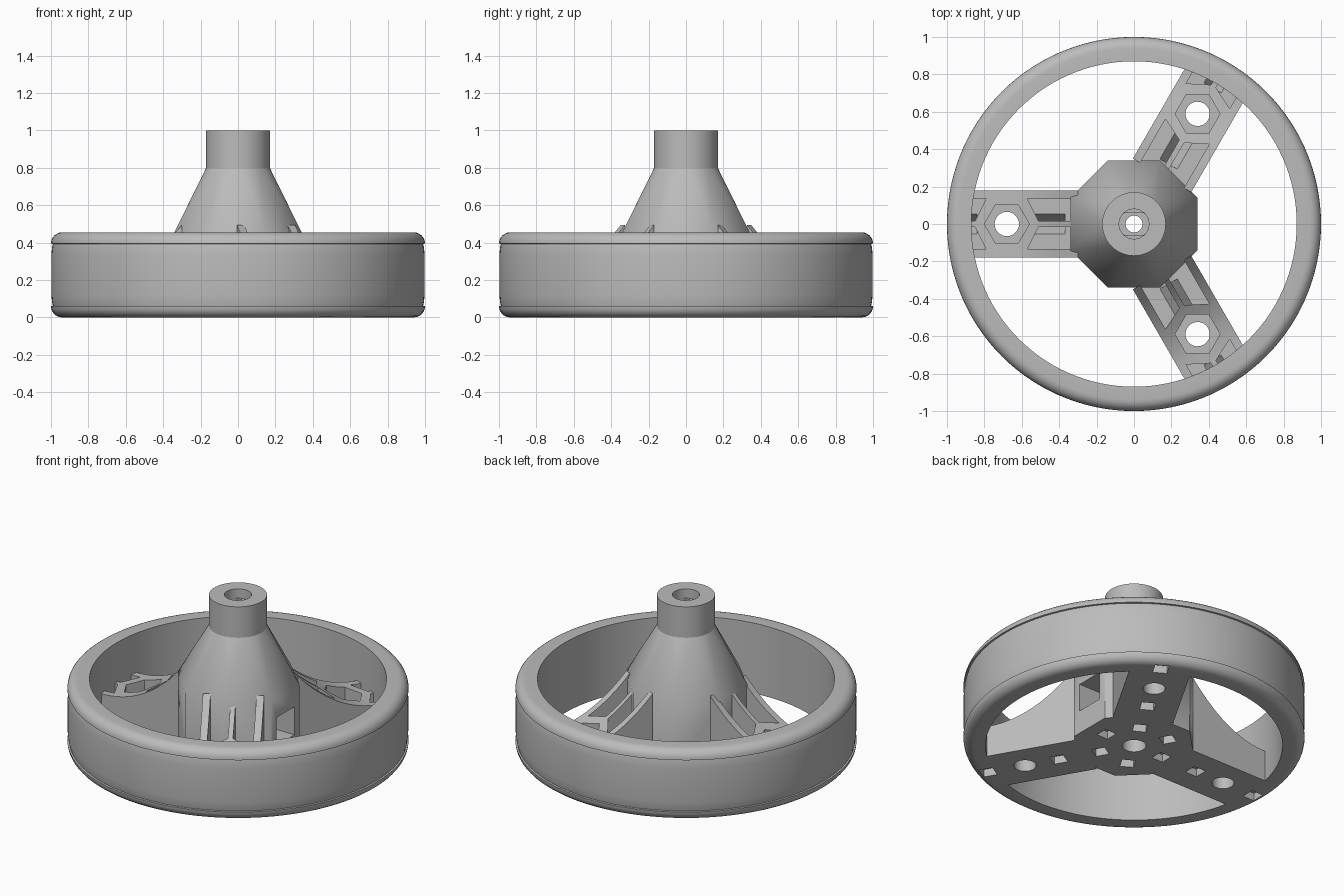
import bpy, bmesh, math
from mathutils import Matrix, Vector

cube = bpy.data.objects.get("Cube")
if cube:
    bpy.data.objects.remove(cube)

grey = bpy.data.materials.new("light_grey")
grey.use_nodes = True
grey.diffuse_color = (0.5, 0.5, 0.5, 1)
grey.node_tree.nodes["Principled BSDF"].inputs["Base Color"].default_value = (0.5, 0.5, 0.5, 1)

SPOKES = [math.radians(a) for a in (60, 180, 300)]


def make(name, bm, angle=0.0):
    """Turn a bmesh into a named object, rotated about the axle."""
    bmesh.ops.recalc_face_normals(bm, faces=bm.faces)
    bm.transform(Matrix.Rotation(angle, 4, 'Z'))
    me = bpy.data.meshes.new(name)
    bm.to_mesh(me)
    bm.free()
    me.materials.append(grey)
    ob = bpy.data.objects.new(name, me)
    bpy.context.collection.objects.link(ob)
    return ob


def prism(name, pts, lo, hi, axis='z', angle=0.0):
    """Extrude a 2D outline along an axis from lo to hi."""
    place = {'x': lambda p, h: (h, p[0], p[1]),
             'y': lambda p, h: (p[0], h, p[1]),
             'z': lambda p, h: (p[0], p[1], h)}[axis]
    bm = bmesh.new()
    face = bm.faces.new([bm.verts.new(place(p, lo)) for p in pts])
    ext = bmesh.ops.extrude_face_region(bm, geom=[face])
    move = Vector(place((0, 0), hi)) - Vector(place((0, 0), lo))
    bmesh.ops.translate(bm, vec=move,
                        verts=[g for g in ext["geom"] if isinstance(g, bmesh.types.BMVert)])
    return make(name, bm, angle)


def ring(r, n, x=0.0, turn=0.0):
    return [(x + r * math.cos(math.tau * i / n + turn), r * math.sin(math.tau * i / n + turn))
            for i in range(n)]


def rect(x0, x1, y0, y1):
    return [(x0, y0), (x1, y0), (x1, y1), (x0, y1)]


def cut(ob, cutters):
    for c in cutters:
        c.hide_render = True
        mod = ob.modifiers.new("cut", 'BOOLEAN')
        mod.operation, mod.solver, mod.object = 'DIFFERENCE', 'EXACT', c
        bpy.context.view_layer.objects.active = ob
        bpy.ops.object.modifier_apply(modifier=mod.name)


def smooth(ob, degrees=30):
    bpy.ops.object.select_all(action='DESELECT')
    ob.select_set(True)
    bpy.context.view_layer.objects.active = ob
    bpy.ops.object.shade_smooth_by_angle(angle=math.radians(degrees))


# Rim: lathed section with two rounded lips and a slightly crowned tread band
lip = [(0.94 + 0.06 * math.sin(a), 0.06 - 0.06 * math.cos(a))
       for a in [math.pi / 2 * i / 6 for i in range(7)]]
half = [(0.87, 0)] + lip + [(0.99, 0.062), (0.994, 0.08), (0.998, 0.12)]
section = half + [(r, 0.455 - z) for r, z in reversed(half)]
bm = bmesh.new()
verts = [bm.verts.new((r, 0, z)) for r, z in section]
edges = [bm.edges.new((verts[i - 1], verts[i])) for i in range(len(verts))]
bmesh.ops.spin(bm, geom=verts + edges, cent=(0, 0, 0), axis=(0, 0, 1),
               angle=math.tau, steps=120)
bmesh.ops.remove_doubles(bm, verts=bm.verts, dist=0.0005)
rim = make("rim", bm)

# Hub: octagonal block tapering to a round neck
octagon = ring(0.34 / math.cos(math.pi / 8), 8, turn=math.pi / 8)
bm = bmesh.new()
for pts, z in ((octagon, 0), (octagon, 0.455), (ring(0.17, 48), 0.8)):
    for x, y in pts:
        bm.verts.new((x, y, z))
bmesh.ops.convex_hull(bm, input=bm.verts)
bmesh.ops.dissolve_limit(bm, angle_limit=0.01, verts=bm.verts, edges=bm.edges)
hub = make("hub", bm)
collar = prism("shaft_collar", ring(0.17, 64), 0.8, 1.0)

# Spokes: concave top edge, pocketed between three ribs, with a nut boss
crest = [(0.3 + 0.62 * i / 20, 0.2 + 0.25 * max(0, (0.87 - 0.3 - 0.62 * i / 20) / 0.53) ** 2.2)
         for i in range(21)]
outline = [(0.3, 0)] + crest + [(0.92, 0)]
helpers = []
bottom_holes = []
spokes = []
for n, a in enumerate(SPOKES):
    spoke = prism("spoke_%d" % (n + 1), outline, -0.18, 0.18, 'y', a)
    cutters = [prism("nut_recess", ring(0.12, 6, 0.68), 0.1, 0.6, angle=a),
               prism("bolt_hole", ring(0.065, 32, 0.68), -0.1, 0.6, angle=a)]
    for s in (1, -1):
        inner = [(0.28, s * 0.015), (0.51, s * 0.015), (0.57, s * 0.135), (0.28, s * 0.135)]
        outer = [(0.85, s * 0.015), (0.95, s * 0.015), (0.95, s * 0.135), (0.79, s * 0.135)]
        groove = [(s * 0.015, 0.13), (s * 0.06, 0.13), (s * 0.015, 0.06)]
        cutters += [prism("inner_pocket", inner, 0.12, 0.7, angle=a),
                    prism("outer_pocket", outer, 0.12, 0.7, angle=a),
                    prism("inner_groove", groove, 0.37, 0.53, 'x', a),
                    prism("outer_groove", groove, 0.84, 0.95, 'x', a)]
    under = [prism("square_hole", rect(r - 0.042, r + 0.042, -0.042, 0.042), -0.1, 0.05, angle=a)
             for r in (0.47, 0.91)]
    bottom_holes.append(under[1])
    cut(spoke, [hub, rim] + cutters + under)
    spokes.append(spoke)
    helpers += cutters + under
hub.hide_render = rim.hide_render = False

# Square recesses under the rim
cut(rim, bottom_holes)

# Axle bore with a flatted socket on top, lower bore, side window and ring of recesses
socket = [(x, max(-0.06, min(0.06, y))) for x, y in ring(0.08, 32, turn=math.pi / 32)]
bore = prism("axle_bore", ring(0.045, 32), -0.1, 1.1)
top_socket = prism("top_socket", socket, 0.7, 0.95)
mouth = prism("round_mouth", ring(0.08, 32), 0.94, 1.1)
lower = prism("lower_bore", ring(0.07, 32), -0.1, 0.3)
window = prism("side_window", rect(-0.09, 0.09, 0.15, 0.33), 0.1, 0.5, 'x')
recesses = [prism("hub_recess", rect(0.17, 0.25, -0.04, 0.04), -0.1, 0.05,
                  angle=math.tau * i / 6) for i in range(6)]
cut(hub, [bore, top_socket, lower, window] + recesses)
cut(collar, [bore, top_socket, mouth])
helpers += [bore, top_socket, mouth, lower, window] + recesses

for h in helpers:
    bpy.data.objects.remove(h)
for part in [rim, hub, collar] + spokes:
    smooth(part)
